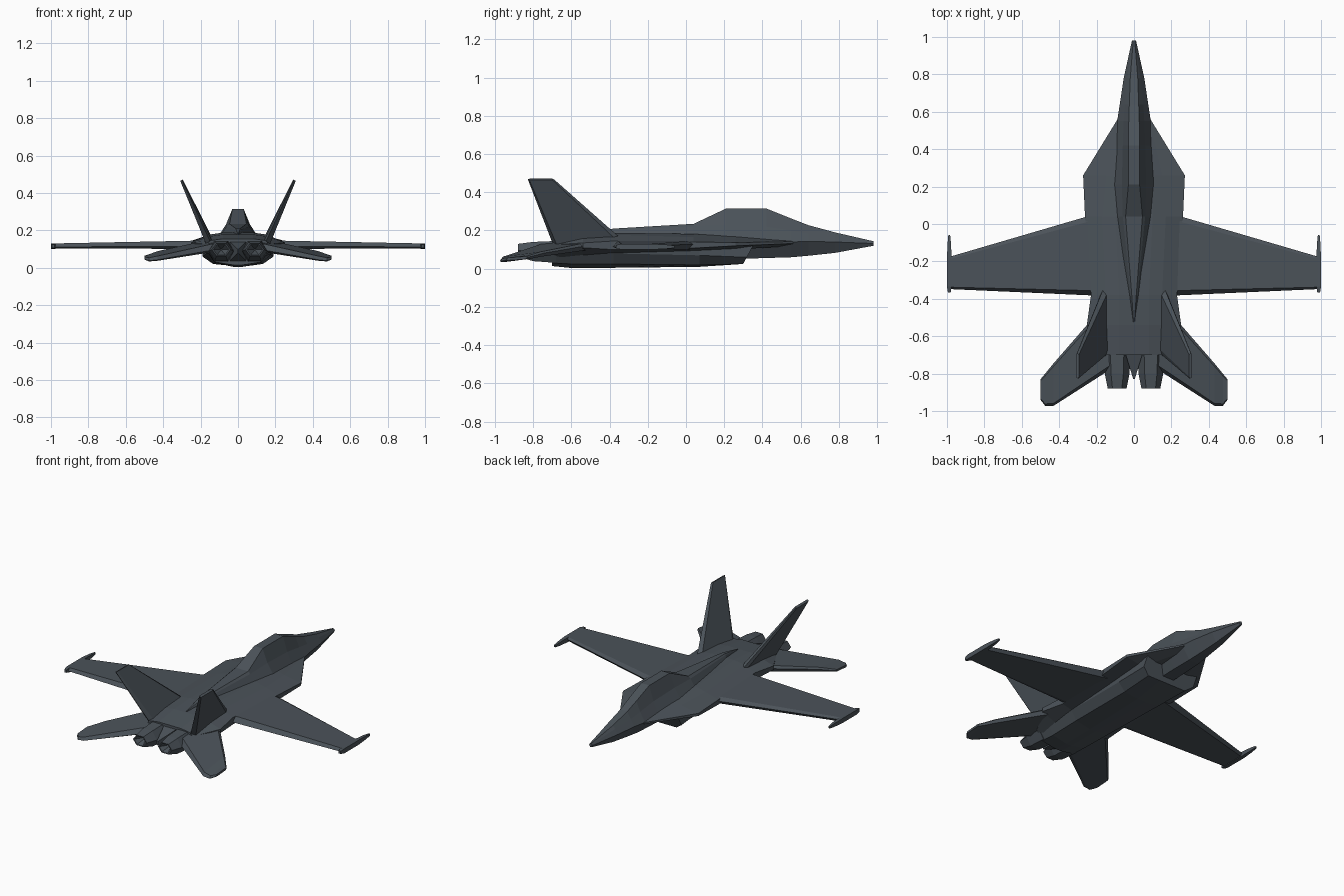
import bpy, bmesh, math
from mathutils import Vector

paint = bpy.data.materials.new("slate_paint")
paint.diffuse_color = (0.07, 0.085, 0.1, 1)


def loft(name, rings, mirror=False):
    """Skin a list of equal-length rings, cap both ends, optionally mirror across x."""
    bm = bmesh.new()
    loops = [[bm.verts.new(p) for p in r] for r in rings]
    n = len(loops[0])
    for a, b in zip(loops, loops[1:]):
        for i in range(n):
            bm.faces.new((a[i], a[(i + 1) % n], b[(i + 1) % n], b[i]))
    bm.faces.new(loops[0])
    bm.faces.new(loops[-1])
    bmesh.ops.recalc_face_normals(bm, faces=bm.faces)
    me = bpy.data.meshes.new(name)
    bm.to_mesh(me)
    bm.free()
    me.materials.append(paint)
    ob = bpy.data.objects.new(name, me)
    bpy.context.collection.objects.link(ob)
    if mirror:
        m = ob.modifiers.new("mirror", 'MIRROR')
        m.use_mirror_merge = False
    return ob


def section(y, half, slant=0.0):
    """Symmetric ring at y from a half contour of (x, z); slant shears y by height."""
    pts = half + [(-x, z) for x, z in reversed(half)]
    return [(x, y + slant * z, z) for x, z in pts]


def foil(le, te, thick):
    """Six-sided blade section between leading and trailing edge."""
    le, te, t = Vector(le), Vector(te), Vector(thick) / 2
    c = te - le
    return [le + t * .25, le + c * .07 + t, le + c * .94 + t,
            te - t * .4, le + c * .92 - t, le + c * .07 - t]


# nose, canopy and tapering spine
loft("nose_and_canopy", [section(y, h) for y, h in [
    (.98, [(.004, .144), (.008, .14), (.011, .132), (.005, .12)]),
    (.78, [(.02, .19), (.035, .17), (.055, .14), (.022, .083)]),
    (.64, [(.025, .228), (.05, .185), (.076, .143), (.03, .068)]),
    (.55, [(.028, .263), (.055, .2), (.09, .14), (.036, .06)]),
    (.42, [(.03, .315), (.06, .22), (.097, .143), (.04, .056)]),
    (.21, [(.03, .315), (.065, .23), (.112, .158), (.04, .05)]),
    (.04, [(.045, .235), (.06, .222), (.1, .165), (.04, .05)]),
    (-.38, [(.012, .21), (.018, .203), (.03, .17), (.02, .1)]),
    (-.53, [(.002, .182), (.003, .18), (.004, .17), (.003, .1)])]])

# blended upper body with leading-edge extensions
loft("upper_body", [section(y, h) for y, h in [
    (.56, [(.05, .15), (.08, .145), (.088, .142), (.088, .132), (.05, .12)]),
    (.26, [(.1, .168), (.15, .156), (.272, .137), (.272, .12), (.15, .1)]),
    (.04, [(.1, .182), (.17, .165), (.262, .14), (.262, .108), (.15, .09)]),
    (-.38, [(.08, .188), (.15, .178), (.23, .145), (.23, .1), (.15, .08)]),
    (-.54, [(.08, .178), (.15, .168), (.252, .135), (.252, .11), (.15, .07)]),
    (-.70, [(.08, .155), (.15, .145), (.162, .125), (.162, .08), (.1, .04)])]])

# belly with slanted intake lips
loft("belly", [section(y, h, s) for y, h, s in [
    (.285, [(.08, .13), (.19, .13), (.19, .06), (.14, .025), (.05, .025)], .55),
    (.07, [(.08, .13), (.185, .13), (.175, .07), (.13, .02), (.03, .01)], 0),
    (-.38, [(.08, .13), (.17, .13), (.162, .08), (.125, .025), (.02, .005)], 0),
    (-.60, [(.08, .13), (.17, .13), (.16, .08), (.12, .025), (.02, .004)], 0),
    (-.70, [(.08, .13), (.16, .12), (.155, .08), (.12, .03), (.02, .014)], 0)]])

# spike between the engines
loft("tail_spike", [section(-.68, [(.05, .145), (.05, .03)]),
                    section(-.83, [(.004, .1), (.004, .075)])])


# hexagonal engine nozzles with recessed cones
def hexagon(x, y, z, rx, rz):
    return [(x + rx * math.cos(i * math.pi / 3), y,
             z + rz * math.sin(i * math.pi / 3)) for i in range(6)]


loft("engine_nozzle", [hexagon(.09, -.68, .088, .072, .066),
                       hexagon(.09, -.80, .09, .066, .058),
                       hexagon(.09, -.88, .097, .05, .038),
                       hexagon(.09, -.879, .097, .042, .032),
                       hexagon(.09, -.82, .097, .004, .004)], True)

# main wings
loft("main_wing", [foil((.20, .055, .123), (.20, -.383, .123), (0, 0, .045)),
                   foil((.985, -.175, .117), (.985, -.348, .117), (0, 0, .026))], True)

# wing tip rails
loft("wing_tip_rail", [[(.988 + dx * w, y, .115 + dz * w)
                        for dx, dz in ((-.013, -.015), (.012, -.015), (.012, .015), (-.013, .015))]
                       for y, w in ((-.06, .4), (-.10, .7), (-.18, 1), (-.335, 1), (-.365, .6))], True)

# drooping tailplanes with clipped tips
loft("tailplane", [foil((.13, -.40, .135), (.13, -.78, .105), (0, 0, .045)),
                   foil((.43, -.745, .078), (.43, -.972, .048), (0, 0, .026)),
                   foil((.475, -.80, .064), (.475, -.972, .042), (0, 0, .02)),
                   foil((.50, -.83, .058), (.50, -.94, .05), (0, 0, .014))], True)

# canted twin fins
loft("tail_fin", [foil((.155, -.335, .155), (.155, -.70, .135), (.034, 0, -.014)),
                  foil((.302, -.69, .468), (.302, -.828, .468), (.014, 0, -.006))], True)
